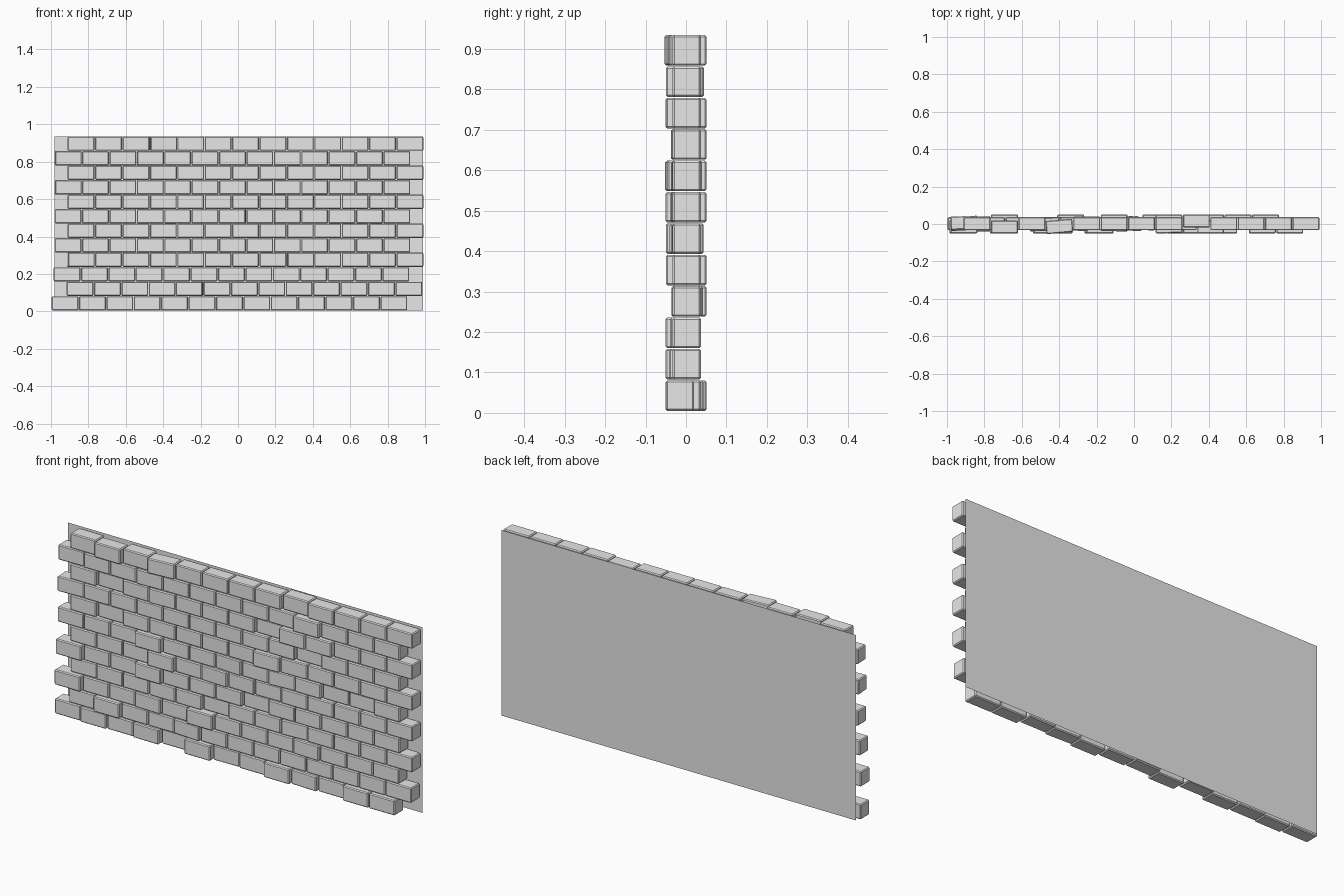
import bpy
import bmesh
import math
import random
from mathutils import Matrix

random.seed(7)
cube = bpy.data.objects.get("Cube")
if cube:
    bpy.data.objects.remove(cube)

ROWS, PER_ROW = 12, 13
PITCH_X, PITCH_Z = 0.1465, 0.0776
BRICK = (0.1430, 0.070, 0.0755)
BASE_Z = 0.004
BACK_Y = 0.0525

# One grey for the whole wall
grey = bpy.data.materials.new("stone_grey")
grey.use_nodes = True
colour = (0.8, 0.8, 0.8, 1.0)
grey.diffuse_color = colour
grey.node_tree.nodes["Principled BSDF"].inputs["Base Color"].default_value = colour


def make_object(name, bm):
    mesh = bpy.data.meshes.new(name)
    bm.to_mesh(mesh)
    bm.free()
    mesh.materials.append(grey)
    obj = bpy.data.objects.new(name, mesh)
    bpy.context.collection.objects.link(obj)
    return obj


# Bricks pushed out of line: (row, column) -> (y shift, turn in degrees)
loose = {
    (11, 1): (-0.018, 0), (11, 3): (-0.015, 5), (11, 8): (0.014, 0),
    (6, 3): (-0.018, 0), (9, 8): (-0.018, 0), (7, 7): (-0.016, 2),
    (2, 5): (-0.018, 0), (2, 0): (-0.018, 0), (1, 1): (-0.018, 0),
    (0, 5): (-0.018, 0), (0, 11): (-0.018, 0), (0, 8): (-0.017, 0),
}


def placement(row, col):
    if (row, col) in loose:
        return loose[(row, col)]
    if row == ROWS - 1 or random.random() > 0.22:
        return 0.0, 0.0
    if random.random() < 0.5:
        return random.choice((-0.017, 0.014)), 0.0
    return random.uniform(-0.008, 0.006), random.uniform(-4, 4)


def row_start(row):
    # Alternate rows are staggered; the lowest courses drift sideways
    start = -0.982 if row % 2 == 0 else -0.912
    return start - 0.006 * max(0, 3 - row) * (0.9 if row % 2 == 0 else 0.5)


# Courses of chamfered bricks
for row in range(ROWS):
    bm = bmesh.new()
    z = BASE_Z + (row + 0.5) * PITCH_Z
    for col in range(PER_ROW):
        shift, turn = placement(row, col)
        x = row_start(row) + (col + 0.5) * PITCH_X
        matrix = (Matrix.Translation((x, 0.002 + shift, z))
                  @ Matrix.Rotation(math.radians(turn), 4, 'Z')
                  @ Matrix.Diagonal((*BRICK, 1)))
        bmesh.ops.create_cube(bm, size=1, matrix=matrix)
    bmesh.ops.bevel(bm, geom=bm.edges[:], offset=0.0045, segments=1,
                    affect='EDGES', profile=0.5)
    make_object(f"brick_course_{row + 1}", bm)

# Flat backing sheet behind the bricks
bm = bmesh.new()
top = BASE_Z + ROWS * PITCH_Z
corners = [(0.988, BASE_Z), (-0.981, BASE_Z), (-0.981, top), (0.988, top)]
bm.faces.new([bm.verts.new((x, BACK_Y, z)) for x, z in corners])
make_object("backing_sheet", bm)
